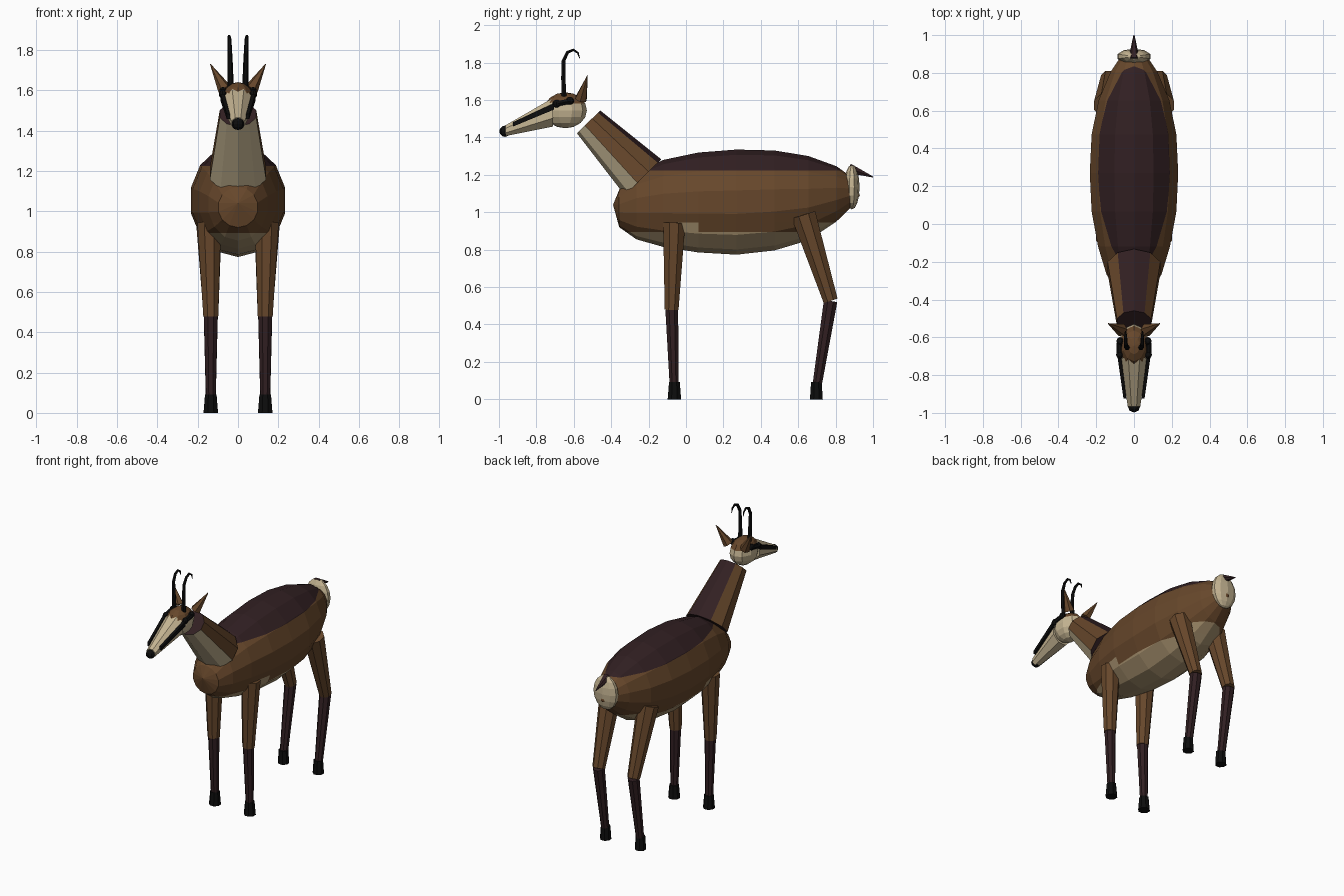
import bpy, bmesh, math
from mathutils import Vector, Matrix

if "Cube" in bpy.data.objects:
    bpy.data.objects.remove(bpy.data.objects["Cube"])


def material(name, rgb):
    m = bpy.data.materials.new(name)
    m.diffuse_color = (*rgb, 1)
    m.use_nodes = True
    m.node_tree.nodes["Principled BSDF"].inputs["Base Color"].default_value = m.diffuse_color
    return m


BROWN = material("brown coat", (0.135, 0.063, 0.024))
DARK = material("dark brown", (0.031, 0.014, 0.016))
CREAM = material("cream", (0.56, 0.46, 0.29))
TAN = material("tan belly", (0.38, 0.28, 0.155))
BLACK = material("black", (0.004, 0.004, 0.004))


def finish(name, bm, mats, rule=None):
    """Turn a bmesh into a flat shaded object; rule(face) picks the material."""
    bmesh.ops.recalc_face_normals(bm, faces=bm.faces)
    for f in bm.faces:
        f.material_index = rule(f) if rule else 0
    me = bpy.data.meshes.new(name)
    bm.to_mesh(me)
    bm.free()
    for m in mats:
        me.materials.append(m)
    ob = bpy.data.objects.new(name, me)
    bpy.context.collection.objects.link(ob)
    return ob


def loft(name, rings, n, mats, rule=None, start=0.0, cuts=()):
    """Skin rings (center, across, up, rx, ry); a zero radius becomes a pole.
    Cuts are heights where faces are split so colours can change there."""
    bm = bmesh.new()
    loops = []
    for c, ax, up, rx, ry in rings:
        if rx == 0:
            loops.append([bm.verts.new(c)])
            continue
        loops.append([bm.verts.new(Vector(c) + ax * rx * math.cos(a) + up * ry * math.sin(a))
                      for a in (start + math.tau * k / n for k in range(n))])
    for a, b in zip(loops, loops[1:]):
        for k in range(n):
            quad = [a[k % len(a)], a[(k + 1) % len(a)], b[(k + 1) % len(b)], b[k % len(b)]]
            bm.faces.new(list(dict.fromkeys(quad)))
    for end in (loops[0], loops[-1]):
        if len(end) > 1:
            bm.faces.new(end)
    for z in cuts:
        bmesh.ops.bisect_plane(bm, geom=bm.verts[:] + bm.edges[:] + bm.faces[:],
                               plane_co=(0, 0, z), plane_no=(0, 0, 1))
    return finish(name, bm, mats, rule)


def tube(name, points, radii, mats, n=8, rule=None, start=0.0):
    """Skin a path of points lying roughly in a plane of constant x."""
    pts = [Vector(p) for p in points]
    rings = []
    for i, p in enumerate(pts):
        d = (pts[min(i + 1, len(pts) - 1)] - pts[max(i - 1, 0)]).normalized()
        ax = (Vector((1, 0, 0)) - d * d.x).normalized()
        rings.append((p, ax, d.cross(ax), radii[i], radii[i]))
    return loft(name, rings, n, mats, rule, start)


def ball(name, loc, size, mats, u=10, v=8, rule=None):
    bm = bmesh.new()
    bmesh.ops.create_uvsphere(bm, u_segments=u, v_segments=v, radius=1,
                              matrix=Matrix.Translation(loc) @ Matrix.Diagonal((*size, 1)))
    return finish(name, bm, mats, rule)


X, Y, Z = Vector((1, 0, 0)), Vector((0, 1, 0)), Vector((0, 0, 1))

# Body: rings along y as (y, centre z, half width, half height)
body = [(-0.39, 1.04, 0, 0), (-0.357, 1.02, 0.10, 0.10), (-0.265, 1.035, 0.15, 0.18),
        (-0.12, 1.047, 0.195, 0.233), (0.066, 1.052, 0.23, 0.267), (0.27, 1.054, 0.24, 0.281),
        (0.474, 1.063, 0.23, 0.267), (0.655, 1.075, 0.192, 0.225), (0.804, 1.098, 0.128, 0.148),
        (0.897, 1.11, 0.065, 0.07), (0.93, 1.09, 0, 0)]
BACK, FLANK, BELLY = 1.224, 0.945, 0.893


def body_colour(f):
    c = f.calc_center_median()
    if c.z > BACK:
        return 1
    behind_leg = -0.12 < c.y < 0.066 or c.y > 0.68
    return 2 if c.z < (FLANK if behind_leg else BELLY) else 0


loft("body", [((0, y, z), X, Z, w, h) for y, z, w, h in body], 14,
     [BROWN, DARK, TAN], body_colour, math.pi / 2, (BACK, FLANK, BELLY))

# Neck: cream throat, dark mane strip and dark end cap
neck_axis = Vector((0, -0.29, 0.296)).normalized()
neck_low = Vector((0, -0.23, 1.187))
throat = Vector((0, -neck_axis.z, neck_axis.y))


def neck_colour(f):
    d = f.calc_center_median() - neck_low
    if len(f.verts) > 4:
        return 1
    ang = math.degrees(math.atan2(abs(d.x), d.dot(throat)))
    return 2 if ang < 72 else 1 if ang > 144 else 0


loft("neck", [(neck_low, throat, X, 0.137, 0.147),
              ((0, -0.521, 1.483), throat, X, 0.087, 0.095)], 10,
     [BROWN, DARK, CREAM], neck_colour)

# Head, muzzle and nose
ball("skull", (0, -0.645, 1.545), (0.083, 0.115, 0.096), [CREAM, BROWN], 10, 8,
     lambda f: int(f.calc_center_median().z > 1.584))
loft("muzzle", [((0, -0.71, 1.535), X, Z, 0.078, 0.083),
                ((0, -0.965, 1.436), X, Z, 0.036, 0.031)], 8, [CREAM], None, math.pi / 8)
ball("nose", (0, -0.968, 1.433), (0.032, 0.03, 0.03), [BLACK], 8, 6)

# Rump patch and tail
ball("rump_patch", (0, 0.887, 1.135), (0.092, 0.041, 0.12), [CREAM], 10, 8)
tube("tail", [(0, 0.872, 1.235), (0, 1.0, 1.188)], [0.03, 0.003], [DARK], 6)

for s, side in ((-1, "left"), (1, "right")):
    # Eyes and face stripes
    for y, z, x in ((-0.692, 1.58, 0.076), (-0.62, 1.596, 0.074)):
        ball(f"eye_mark_{side}", (s * x, y, z), (0.019, 0.022, 0.021), [BLACK], 8, 6)
    tube(f"eye_{side}", [(s * 0.077, -0.70, 1.578), (s * 0.075, -0.615, 1.594)],
         [0.016, 0.016], [BLACK], 6)
    loft(f"face_stripe_{side}", [((s * 0.077, -0.705, 1.566), X, Z, 0.014, 0.024),
                                 ((s * 0.048, -0.925, 1.47), X, Z, 0.011, 0.017)],
         4, [BLACK], None, math.pi / 4)

    # Hooked horns
    tube(f"horn_{side}", [(s * 0.036, -0.652, 1.61), (s * 0.038, -0.656, 1.72),
                          (s * 0.041, -0.655, 1.81), (s * 0.043, -0.633, 1.855),
                          (s * 0.044, -0.602, 1.868), (s * 0.045, -0.578, 1.852),
                          (s * 0.045, -0.568, 1.822)],
         [0.015, 0.013, 0.011, 0.01, 0.008, 0.006, 0.002], [BLACK], 6)

    # Ears
    tube(f"ear_{side}", [(s * 0.066, -0.562, 1.605), (s * 0.137, -0.527, 1.73)],
         [0.035, 0.002], [BROWN], 6)

    # Front leg
    x = s * 0.135
    tube(f"front_upper_leg_{side}", [(s * 0.143, -0.063, 0.945), (x, -0.077, 0.478)],
         [0.064, 0.04], [BROWN], start=math.pi / 8)
    tube(f"front_lower_leg_{side}", [(x, -0.076, 0.478), (x, -0.064, 0.088)],
         [0.037, 0.026], [DARK], start=math.pi / 8)
    tube(f"front_hoof_{side}", [(x, -0.062, 0.092), (x, -0.062, 0)],
         [0.031, 0.039], [BLACK], start=math.pi / 8)

    # Hind leg
    tube(f"hind_upper_leg_{side}", [(s * 0.145, 0.628, 0.987), (x, 0.773, 0.527)],
         [0.071, 0.042], [BROWN], start=math.pi / 8)
    tube(f"hind_lower_leg_{side}", [(x, 0.773, 0.525), (x, 0.703, 0.088)],
         [0.039, 0.027], [DARK], start=math.pi / 8)
    tube(f"hind_hoof_{side}", [(x, 0.697, 0.092), (x, 0.697, 0)],
         [0.031, 0.037], [BLACK], start=math.pi / 8)
